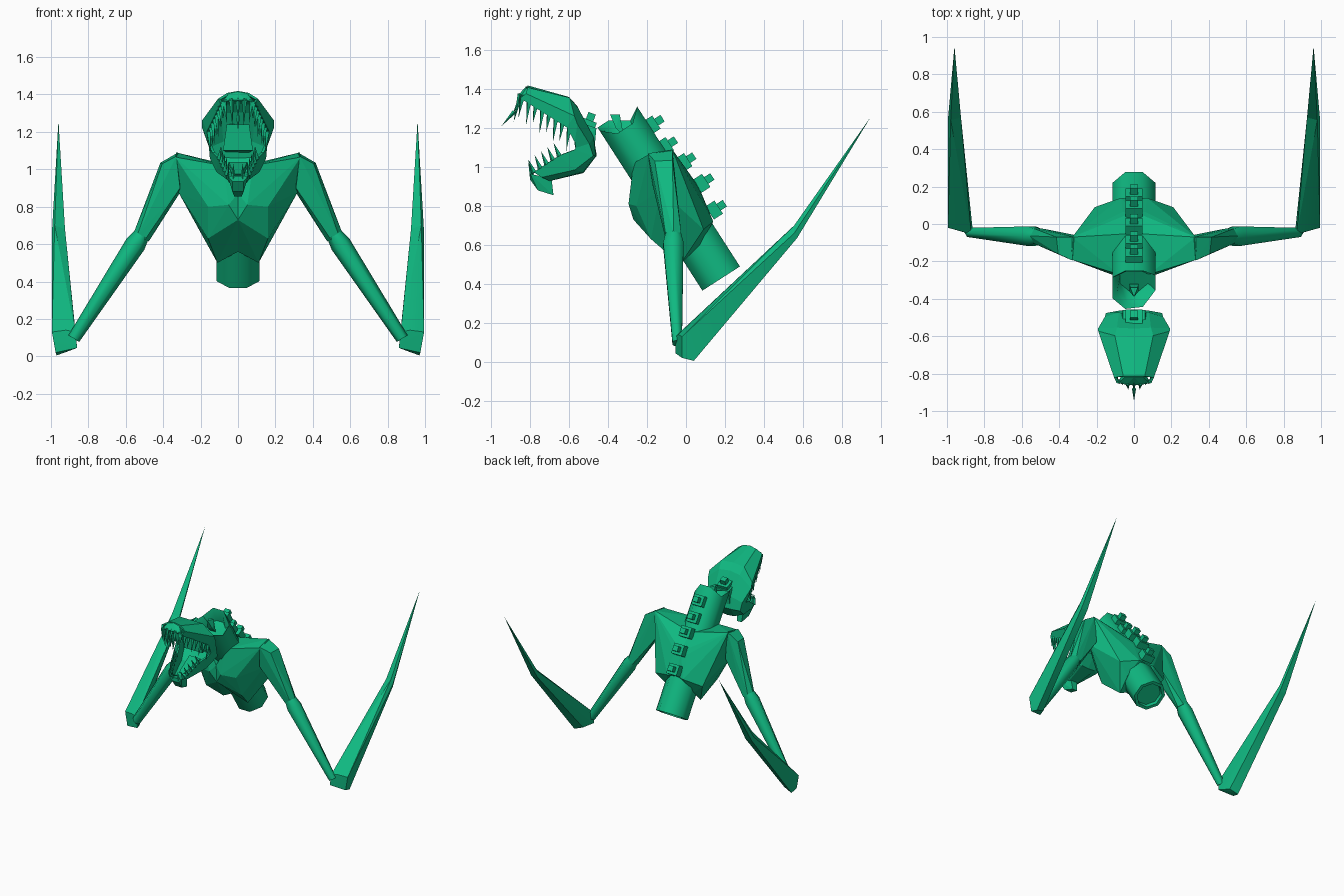
import bpy, bmesh, math
from mathutils import Vector, Matrix

if "Cube" in bpy.data.objects:
    bpy.data.objects.remove(bpy.data.objects["Cube"])

green = bpy.data.materials.new("emerald green")
green.diffuse_color = (0.005, 0.485, 0.22, 1)
green.use_nodes = True
green.node_tree.nodes["Principled BSDF"].inputs["Base Color"].default_value = green.diffuse_color

# Spine frame: origin at the nape, D runs down the back, N points out of the back
P0 = Vector((0, -.25, 1.31))
X = Vector((1, 0, 0))
D = Vector((0, .54, -.84)).normalized()
N = X.cross(D)


def finish(bm, name, smooth=0):
    bmesh.ops.recalc_face_normals(bm, faces=bm.faces)
    me = bpy.data.meshes.new(name)
    bm.to_mesh(me)
    bm.free()
    me.materials.append(green)
    if smooth:
        me.polygons.foreach_set("use_smooth", [True] * len(me.polygons))
        me.set_sharp_from_angle(angle=math.radians(smooth))
    ob = bpy.data.objects.new(name, me)
    bpy.context.collection.objects.link(ob)
    return ob


def hull(name, pts, mirror=False, smooth=0):
    """Convex block; mirror adds the points reflected in x."""
    pts = [Vector(p) for p in pts]
    if mirror:
        pts += [Vector((-p.x, p.y, p.z)) for p in pts if p.x > 0]
    bm = bmesh.new()
    for p in pts:
        bm.verts.new(p)
    r = bmesh.ops.convex_hull(bm, input=bm.verts)
    junk = {v for v in r["geom_interior"] + r["geom_unused"] if isinstance(v, bmesh.types.BMVert)}
    bmesh.ops.delete(bm, geom=list(junk), context='VERTS')
    return finish(bm, name, smooth)


def loft(name, rings, closed=True, caps=True, smooth=0):
    bm = bmesh.new()
    rows = [[bm.verts.new(p) for p in ring] for ring in rings]
    n = len(rows[0])
    for a, b in zip(rows, rows[1:]):
        for i in range(n if closed else n - 1):
            j = (i + 1) % n
            bm.faces.new((a[i], a[j], b[j], b[i]))
    if caps:
        bm.faces.new(rows[0])
        bm.faces.new(rows[-1])
    return finish(bm, name, smooth)


# Neck and tail trunk: octagonal tube with a torn, hollow neck and recessed tail end
def trunk_ring(t, r, jag=None):
    out = []
    for i in range(8):
        a = math.radians(22.5 + 45 * i)
        tt = t + (jag[i] if jag else 0)
        out.append(P0 + D * tt + N * (-.115 + r * math.sin(a)) + X * r * math.cos(a))
    return out


jag = [.06, 0, 0, .04, -.02, -.02, .0, .06]
loft("trunk", [trunk_ring(.1, .08), trunk_ring(.03, .10, jag), trunk_ring(0, .124, jag),
               trunk_ring(.4, .124), trunk_ring(.975, .124), trunk_ring(.975, .10),
               trunk_ring(.95, .095)], smooth=50)
hull("neck_bone", [(.025, -.36, 1.20), (.025, -.32, 1.16), (0, -.39, 1.27), (.02, -.34, 1.27)], True)

# Chest: two faceted halves, shoulder ridge dipping toward the spine
for s, side in ((1, "left"), (-1, "right")):
    pts = [(0, -.05, 1.01), (.09, -.07, 1.03), (.33, -.07, 1.09), (.335, -.19, 1.065),
           (.08, -.27, 1.02), (0, -.28, .87), (.05, -.295, .81), (.16, -.255, .80), (0, -.27, .73),
           (.16, -.18, .63), (.32, -.13, .88), (.21, .09, .68), (.11, -.03, .50),
           (0, -.06, .56), (0, .065, .90), (.06, .065, .89), (0, .13, .73), (.07, .14, .72),
           (.12, .07, .60)]
    hull(side + "_chest", [(s * x, y, z) for x, y, z in pts])


# Arms: tapering limbs with a flared elbow
def ring6(c, ax, r, ry):
    ax = ax.normalized()
    v = Vector((0, 1, 0))
    v = (v - ax * v.dot(ax)).normalized()
    w = ax.cross(v)
    return [c + w * r * math.cos(k * math.pi / 3) + v * ry * math.sin(k * math.pi / 3) for k in range(6)]


for s, side in ((1, "left"), (-1, "right")):
    def m(x, y, z):
        return Vector((s * x, y, z))

    shoulder = [m(.32, -.07, 1.09), m(.33, -.195, 1.07), m(.415, -.07, 1.035),
                m(.405, -.16, 1.03), m(.42, -.06, .90), m(.405, -.13, .89),
                m(.31, -.17, .90), m(.31, -.06, .875)]
    ax = m(.16, .03, -.33)
    hull(side + "_upper_arm", shoulder + ring6(m(.518, -.063, .635), ax, .046, .046))
    ax = m(.32, 0, -.5)
    loft(side + "_forearm", [ring6(m(.505, -.065, .665), ax, .04, .042),
                             ring6(m(.548, -.065, .60), ax, .056, .06),
                             ring6(m(.878, -.045, .095), ax, .034, .028)], smooth=62)
    # Hand and long back-swept blade
    mid = [m(.985, .57, .635), m(.93, .57, .635), m(.98, .555, .70), m(.925, .57, .68), m(.995, .555, .66)]
    hull(side + "_hand_blade", [m(.87, -.055, .13), m(.86, -.055, .045), m(.97, .04, .005), m(.975, -.02, .02),
                                m(.995, -.02, .13), m(.9, .03, .03), m(.92, -.04, .14)] + mid, smooth=25)
    hull(side + "_blade_tip", mid + [m(.96, .95, 1.26)], smooth=25)


# Vertebrae: stepped studs along the back
def box(bm, mat, size):
    bmesh.ops.create_cube(bm, size=1, matrix=mat @ Matrix.Diagonal((*size, 1)))


def vertebra(name, c, d, n):
    mat = Matrix((X, d, n)).transposed().to_4x4()
    mat.translation = c
    bm = bmesh.new()
    box(bm, mat, (.09, .08, .055))
    box(bm, mat @ Matrix.Translation((0, 0, .04)), (.045, .04, .05))
    finish(bm, name)


for i, (t, o) in enumerate([(.12, .012), (.25, .01), (.37, .045), (.51, .065), (.66, .045)]):
    vertebra("vertebra_%d" % (i + 1), P0 + D * t + N * o, D, N)
d = Vector((0, .93, -.36)).normalized()
vertebra("skull_vertebra", Vector((0, -.505, 1.215)), d, X.cross(d))
hull("skull_neck", [(.06, -.58, 1.24), (.06, -.46, 1.20), (.06, -.47, 1.09), (.08, -.57, 1.1)], True)

# Head: one gaping shell, each row runs over midline, crown, cheek and lip (x, y, z)
rows = [((0, -.815, 1.412), (.055, -.815, 1.402), (.10, -.82, 1.375), (.085, -.85, 1.355)),
        ((0, -.61, 1.355), (.10, -.60, 1.35), (.185, -.575, 1.26), (.16, -.61, 1.205)),
        ((0, -.565, 1.31), (.09, -.56, 1.30), (.185, -.56, 1.22), (.15, -.57, 1.13)),
        ((0, -.50, 1.17), (.08, -.48, 1.15), (.15, -.50, 1.12), (.135, -.565, 1.10)),
        ((0, -.465, 1.06), (.08, -.47, 1.06), (.145, -.48, 1.06), (.13, -.57, 1.09)),
        ((0, -.53, .975), (.06, -.53, .98), (.11, -.57, .99), (.10, -.65, 1.06)),
        ((0, -.70, .935), (.035, -.70, .935), (.055, -.74, .95), (.06, -.78, .975))]
rings = []
for row in rows:
    half = [Vector(p) for p in reversed(row)]
    rings.append(half + [Vector((-p.x, p.y, p.z)) for p in reversed(half[:3])])
head = loft("head", rings, closed=False, caps=False)
sol = head.modifiers.new("thickness", 'SOLIDIFY')
sol.thickness = .014
sol.offset = 0
# Snout, chin and tongue
hull("snout", [(0, -.82, 1.415), (.05, -.82, 1.405), (.085, -.85, 1.36), (.04, -.86, 1.37), (.06, -.79, 1.38)], True)
hull("chin", [(.055, -.80, .965), (.03, -.80, .935), (.02, -.68, .855), (.03, -.69, .94), (.03, -.76, .88)], True)
hull("tongue", [(.05, -.54, 1.01), (.03, -.70, .965), (.05, -.55, 1.04), (.02, -.73, .975)], True)

# Teeth: slim four-sided fangs along both lips
bm = bmesh.new()


def fang(base, tip, r):
    base, tip = Vector(base), Vector(tip)
    q = (tip - base).to_track_quat('Z', 'Y')
    mat = Matrix.Translation((base + tip) / 2) @ q.to_matrix().to_4x4()
    bmesh.ops.create_cone(bm, cap_ends=True, segments=4, radius1=r, radius2=0,
                          depth=(tip - base).length, matrix=mat)


for s in (1, -1):
    for k in range(8):
        b = Vector((.085, -.84, 1.36)).lerp(Vector((.155, -.60, 1.20)), k / 7)
        b.x *= s
        ln = .12 if k % 2 else .09
        fang(b, b + Vector((-.01 * s, -.015, -ln)), .014)
    for k in range(5):
        b = Vector((.06, -.78, .97)).lerp(Vector((.10, -.65, 1.055)), k / 4)
        b.x *= s
        fang(b, b + Vector((-.01 * s, -.03, .07)), .014)
    fang((.035 * s, -.85, 1.375), (.03 * s, -.885, 1.23), .014)
    fang((.07 * s, -.84, 1.37), (.06 * s, -.86, 1.25), .014)
    fang((.025 * s, -.79, .95), (.025 * s, -.81, 1.03), .012)
fang((0, -.84, 1.375), (0, -.89, 1.27), .014)
fang((0, -.88, 1.285), (0, -.947, 1.21), .011)
finish(bm, "teeth")
